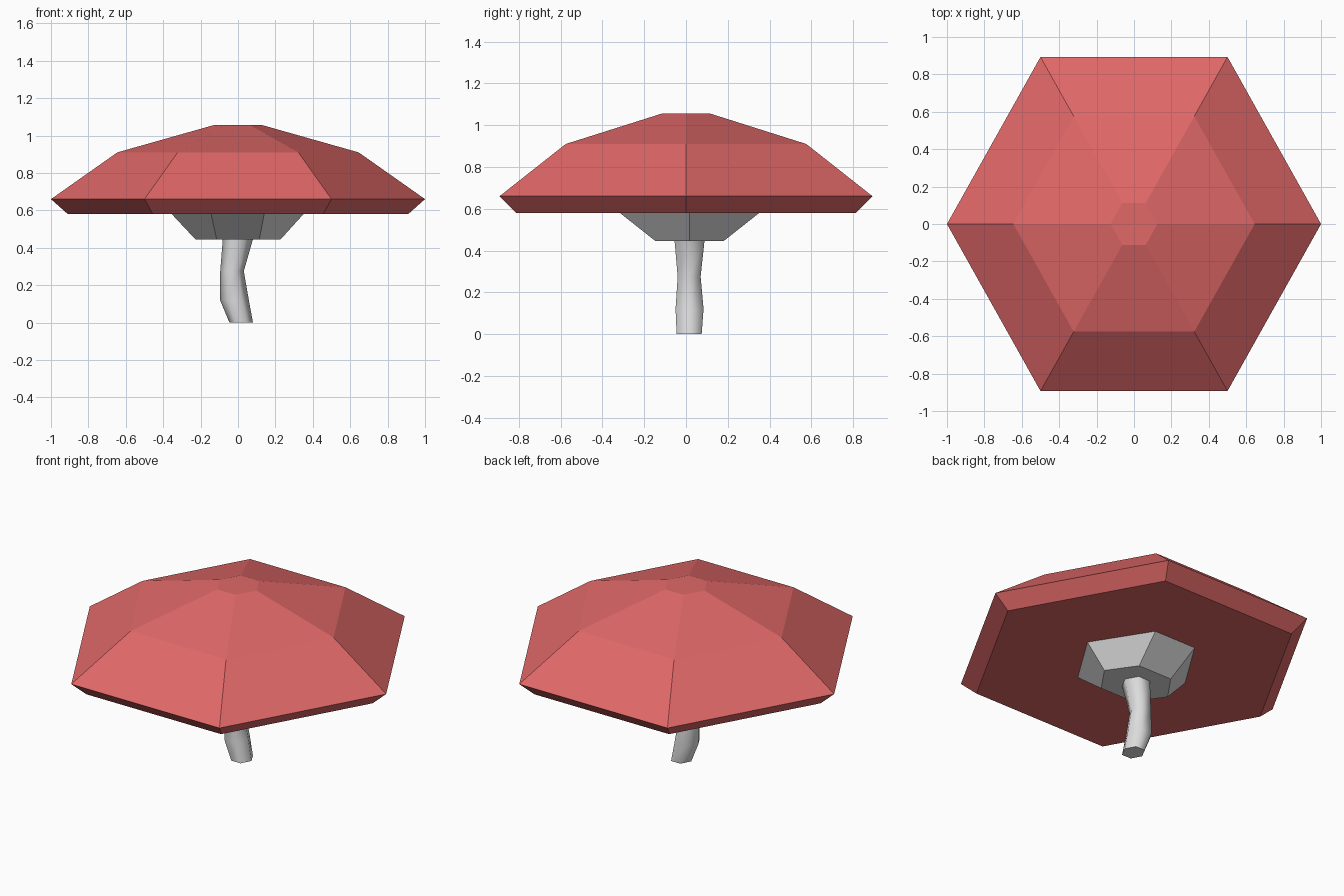
import bpy, bmesh, math

if "Cube" in bpy.data.objects:
    bpy.data.objects.remove(bpy.data.objects["Cube"])


def material(name, rgb):
    m = bpy.data.materials.new(name)
    m.diffuse_color = (*rgb, 1)
    m.use_nodes = True
    m.node_tree.nodes["Principled BSDF"].inputs["Base Color"].default_value = m.diffuse_color
    return m


def hexagon(cx, cy, z, half_x, half_y, inner=0.5):
    """Six-sided ring with points on +x and -x; inner = relative x of the other corners."""
    signs = [(1, 0), (inner, 1), (-inner, 1), (-1, 0), (-inner, -1), (inner, -1)]
    return [(cx + sx * half_x, cy + sy * half_y, z) for sx, sy in signs]


def loft(name, rings, mat):
    """Closed solid through a stack of six-sided rings."""
    bm = bmesh.new()
    loops = [[bm.verts.new(p) for p in ring] for ring in rings]
    for low, high in zip(loops, loops[1:]):
        for i in range(6):
            j = (i + 1) % 6
            bm.faces.new((low[i], low[j], high[j], high[i]))
    bm.faces.new(loops[0][::-1])
    bm.faces.new(loops[-1])
    bmesh.ops.recalc_face_normals(bm, faces=bm.faces)
    mesh = bpy.data.meshes.new(name)
    bm.to_mesh(mesh)
    bm.free()
    mesh.materials.append(mat)
    ob = bpy.data.objects.new(name, mesh)
    bpy.context.collection.objects.link(ob)
    return ob


red = material("cap_red", (0.75, 0.138, 0.138))
grey = material("stem_grey", (0.72, 0.72, 0.72))

# Faceted cap: (height, radius)
cap_profile = [(0.58, 0.91), (0.66, 1.0), (0.91, 0.645), (1.057, 0.125)]
loft("cap", [hexagon(0, 0, z, r, r * 0.893) for z, r in cap_profile], red)

# Flared collar under the cap
loft("collar", [hexagon(0, 0.017, 0.445, 0.228, 0.163),
                hexagon(-0.002, 0.017, 0.585, 0.357, 0.34, 0.4)], grey)

# Crooked stem: (x, y, z, half width x, half width y)
stem_path = [(0.017, 0.015, 0.0, 0.063, 0.060),
             (-0.019, 0.017, 0.12, 0.077, 0.067),
             (-0.032, 0.015, 0.275, 0.063, 0.055),
             (0.0, 0.017, 0.45, 0.081, 0.072)]
stem = loft("stem", [hexagon(*p) for p in stem_path], grey)

# Smooth stem sides, sharp ends
bpy.ops.object.select_all(action='DESELECT')
stem.select_set(True)
bpy.context.view_layer.objects.active = stem
bpy.ops.object.shade_smooth_by_angle(angle=math.radians(68))
